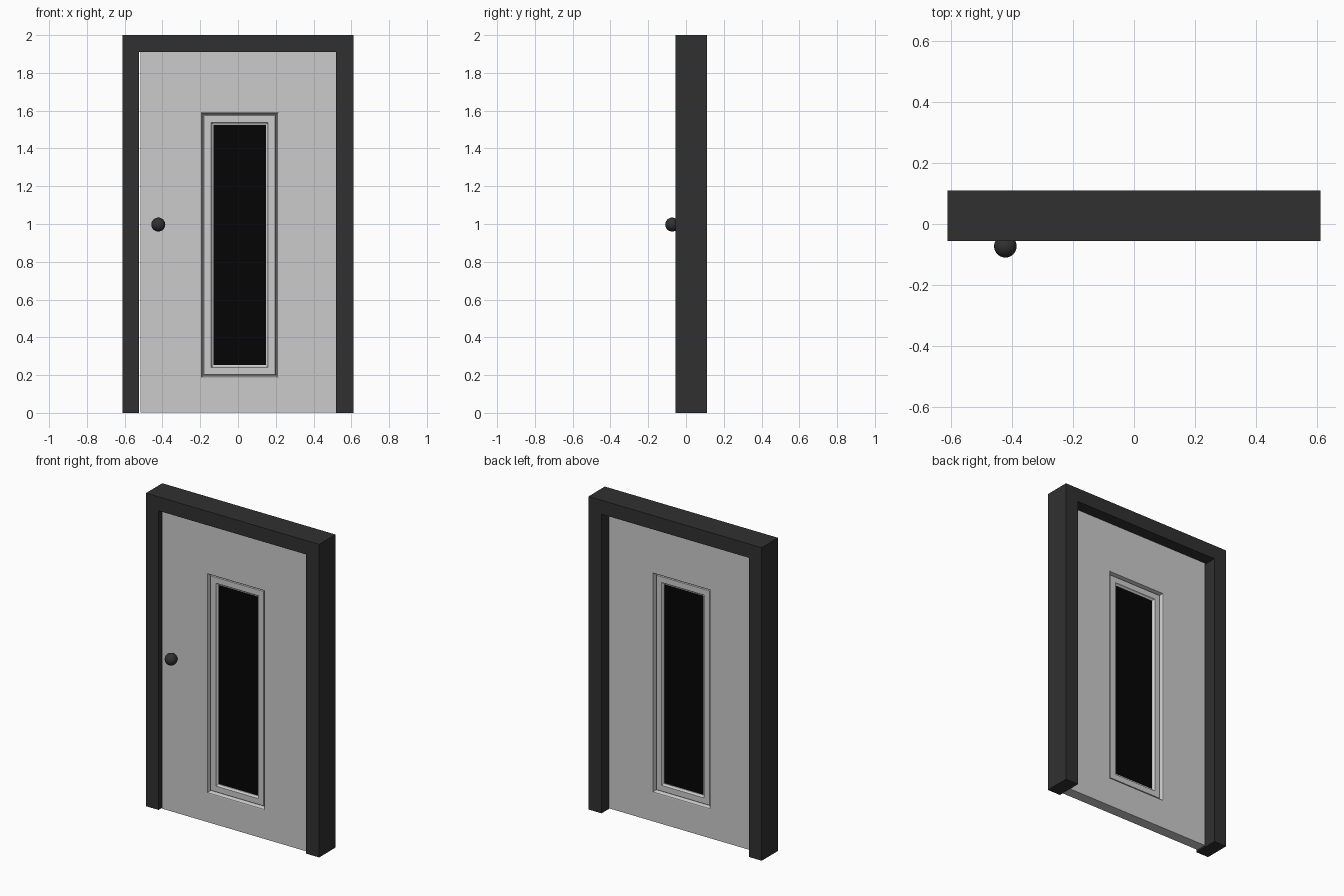
import bpy, bmesh

if "Cube" in bpy.data.objects:
    bpy.data.objects.remove(bpy.data.objects["Cube"])

# Window opening (glass edge): x0, x1, z0, z1
GLASS = (-0.13, 0.147, 0.253, 1.525)
CASING = 0.067  # moulding width around the glass
LEAF_Y = 0.034  # half thickness of the door leaf


def material(name, v):
    m = bpy.data.materials.new(name)
    m.diffuse_color = (v, v, v, 1)
    m.use_nodes = True
    m.node_tree.nodes["Principled BSDF"].inputs["Base Color"].default_value = m.diffuse_color
    return m


def finish(name, bm, mat=None):
    bmesh.ops.recalc_face_normals(bm, faces=bm.faces)
    me = bpy.data.meshes.new(name)
    bm.to_mesh(me)
    bm.free()
    ob = bpy.data.objects.new(name, me)
    bpy.context.collection.objects.link(ob)
    if mat:
        me.materials.append(mat)
    return ob


def grow(r, d):
    return (r[0] - d, r[1] + d, r[2] - d, r[3] + d)


def rect_loops(name, loops, closed=True, mat=None):
    """Skin successive upright rectangles (rect, y); closed wraps round to the first, else caps the ends."""
    bm = bmesh.new()
    rings = [[bm.verts.new((x, y, z)) for x, z in
              ((r[0], r[2]), (r[1], r[2]), (r[1], r[3]), (r[0], r[3]))] for r, y in loops]
    pairs = list(zip(rings, rings[1:]))
    if closed:
        pairs.append((rings[-1], rings[0]))
    else:
        bm.faces.new(rings[0])
        bm.faces.new(rings[-1])
    for a, b in pairs:
        for i in range(4):
            j = (i + 1) % 4
            bm.faces.new((a[i], a[j], b[j], b[i]))
    return finish(name, bm, mat)


dark = material("dark_paint", 0.03)
black = material("black_glass", 0.0015)

# Door frame: U-shaped outline pushed back in y
W, L, R, H, T = 0.612, -0.523, 0.52, 2.0, 1.911
outline = [(-W, 0), (L, 0), (L, T), (R, T), (R, 0), (W, 0), (W, H), (-W, H)]
bm = bmesh.new()
face = bm.faces.new([bm.verts.new((x, -0.055, z)) for x, z in outline])
ext = bmesh.ops.extrude_face_region(bm, geom=[face], use_keep_orig=True)
bmesh.ops.translate(bm, vec=(0, 0.165, 0),
                    verts=[v for v in ext["geom"] if isinstance(v, bmesh.types.BMVert)])
finish("door_frame", bm, dark)

# Door leaf with window opening
leaf, hole = (-0.515, R, 0.003, T), grow(GLASS, CASING)
rect_loops("door_leaf", [(leaf, -LEAF_Y), (hole, -LEAF_Y), (hole, LEAF_Y), (leaf, LEAF_Y)])

# Recessed window moulding, same profile on both faces: (distance out from glass, depth)
profile = [(CASING, LEAF_Y), (0.063, 0.032), (0.056, 0.009), (0.053, 0.009), (0.049, 0.02),
           (0.012, 0.02), (0.006, 0.012), (0.0, 0.01)]
loops = [(grow(GLASS, d), -y) for d, y in profile]
loops += [(grow(GLASS, d), y) for d, y in reversed(profile)]
rect_loops("window_moulding", loops)

# Glass pane
pane = grow(GLASS, 0.001)
rect_loops("window_glass", [(pane, -0.007), (pane, 0.007)], closed=False, mat=black)

# Round knob resting against the leaf, front only
bpy.ops.mesh.primitive_uv_sphere_add(segments=32, ring_count=16, radius=0.037,
                                     location=(-0.422, -0.073, 0.997))
knob = bpy.context.object
knob.name = "door_knob"
bpy.ops.object.shade_smooth()
knob.data.materials.append(dark)
